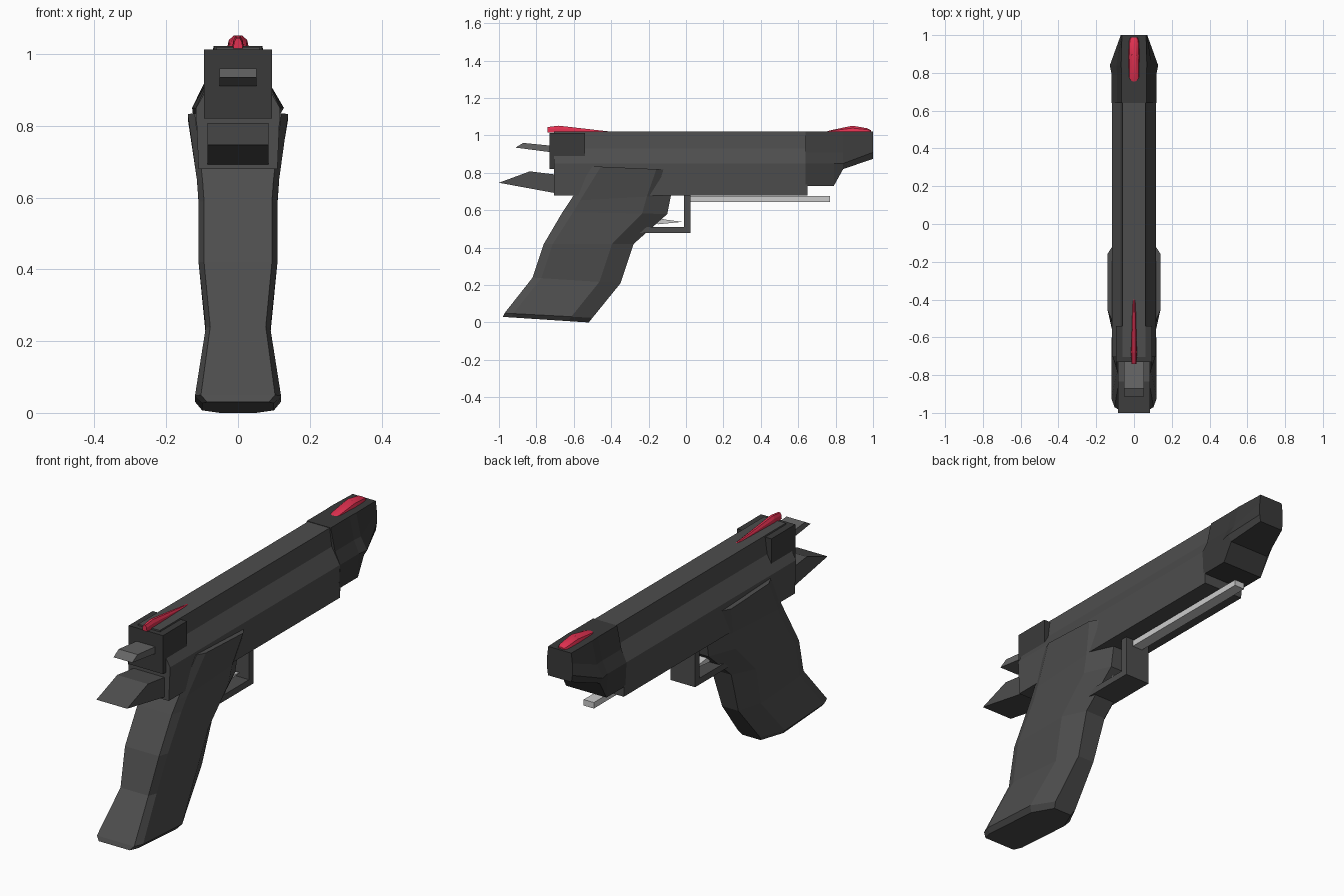
import bpy, bmesh

if "Cube" in bpy.data.objects:
    bpy.data.objects.remove(bpy.data.objects["Cube"])


def paint(name, *rgb):
    mat = bpy.data.materials.new(name)
    mat.diffuse_color = (*rgb, 1)
    mat.use_nodes = True
    mat.node_tree.nodes["Principled BSDF"].inputs["Base Color"].default_value = mat.diffuse_color
    return mat


red = paint("sight_red", 0.75, 0.03, 0.08)
dark = paint("dark_grey", 0.075, 0.075, 0.075)
black = paint("near_black", 0.042, 0.042, 0.042)
mid = paint("mid_grey", 0.13, 0.13, 0.13)


def loft(name, rings, mat=None):
    """Bridge equal-length rings of 3D points and cap both ends."""
    bm = bmesh.new()
    vs = [[bm.verts.new(p) for p in r] for r in rings]
    n = len(vs[0])
    for a, b in zip(vs, vs[1:]):
        for i in range(n):
            j = (i + 1) % n
            bm.faces.new((a[i], a[j], b[j], b[i]))
    bm.faces.new(vs[0])
    bm.faces.new(vs[-1])
    bmesh.ops.recalc_face_normals(bm, faces=bm.faces)
    me = bpy.data.meshes.new(name)
    bm.to_mesh(me)
    bm.free()
    ob = bpy.data.objects.new(name, me)
    bpy.context.collection.objects.link(ob)
    if mat:
        me.materials.append(mat)
    return ob


def prism(name, hw, profile, mat=None):
    """Side profile (y, z) extruded symmetrically across x."""
    return loft(name, [[(x, y, z) for y, z in profile] for x in (-hw, hw)], mat)


def section(y, half):
    """Cross-section at y, mirrored from its right half (x, z)."""
    return [(x, y, z) for x, z in half] + [(-x, y, z) for x, z in reversed(half)]


# Main body with sloping shoulders
body = [(0.06, 1.02), (0.072, 0.93), (0.117, 0.85), (0.11, 0.68)]
loft("body", [section(y, body) for y in (-0.705, 0.65)], dark)

# Muzzle block tapering to the tip
block = [(0.066, 1.022), (0.09, 0.91), (0.118, 0.85), (0.112, 0.73)]
loft("muzzle", [
    section(0.64, block),
    section(0.79, block),
    section(0.84, [(0.068, 1.022), (0.093, 0.91), (0.128, 0.85), (0.11, 0.82)]),
    section(1.0, [(0.064, 1.02), (0.07, 0.97), (0.07, 0.91), (0.065, 0.875)]),
], black)

# Rear block and the two rear spurs
prism("rear_block", 0.095, [(-0.73, 1.013), (-0.54, 1.013), (-0.54, 0.88),
                            (-0.70, 0.88), (-0.70, 0.82), (-0.73, 0.82)], black)
prism("upper_spur", 0.052, [(-0.72, 0.945), (-0.87, 0.96), (-0.912, 0.935), (-0.72, 0.91)], mid)
prism("lower_spur", 0.085, [(-0.69, 0.79), (-0.835, 0.808), (-1.0, 0.747), (-0.69, 0.69)], dark)

# Grip: octagonal rings (rear y, rear z, front y, front z, half width)
grip = [(-0.50, 0.835, -0.05, 0.815, 0.14), (-0.62, 0.65, -0.08, 0.68, 0.115),
        (-0.66, 0.59, -0.10, 0.58, 0.11), (-0.76, 0.42, -0.28, 0.42, 0.11),
        (-0.82, 0.24, -0.35, 0.21, 0.09), (-0.97, 0.05, -0.50, 0.025, 0.12),
        (-0.98, 0.03, -0.52, 0.0, 0.10)]
outline = [(0, 0.86), (0.1, 1), (0.76, 1), (1, 0.5)]
rings = []
for yr, zr, yf, zf, hw in grip:
    half = [(hw * w, yr + (yf - yr) * t, zr + (zf - zr) * t) for t, w in outline]
    rings.append(half + [(-x, y, z) for x, y, z in reversed(half)])
loft("grip", rings, dark)

# Trigger guard, bare metal trigger and under-barrel rail
prism("trigger_guard", 0.068, [(-0.01, 0.69), (0.025, 0.69), (0.025, 0.478),
                               (-0.28, 0.478), (-0.25, 0.51), (-0.01, 0.51)], dark)
prism("trigger", 0.025, [(-0.18, 0.565), (-0.11, 0.55), (-0.02, 0.538), (-0.15, 0.525)])
prism("rail", 0.028, [(0.02, 0.675), (0.77, 0.675), (0.77, 0.645), (0.02, 0.645)])


# Red sights built from small domed sections (y, half width, height)
def sight(name, stations, base):
    arc = [(1, 0), (0.85, 0.6), (0.4, 1)]
    return loft(name, [section(y, [(w * a, base + h * b) for a, b in reversed(arc)])
                       for y, w, h in stations], red)


front = sight("front_sight", [(0.755, 0.015, 0.002), (0.775, 0.027, 0.008), (0.89, 0.03, 0.032),
                              (0.97, 0.026, 0.018), (0.988, 0.018, 0.008)], 1.02)
bpy.context.view_layer.objects.active = front
front.select_set(True)
bpy.ops.object.shade_smooth_by_angle()
sight("rear_sight", [(-0.74, 0.013, 0.03), (-0.68, 0.016, 0.037),
                     (-0.40, 0.008, 0.005)], 1.015)
